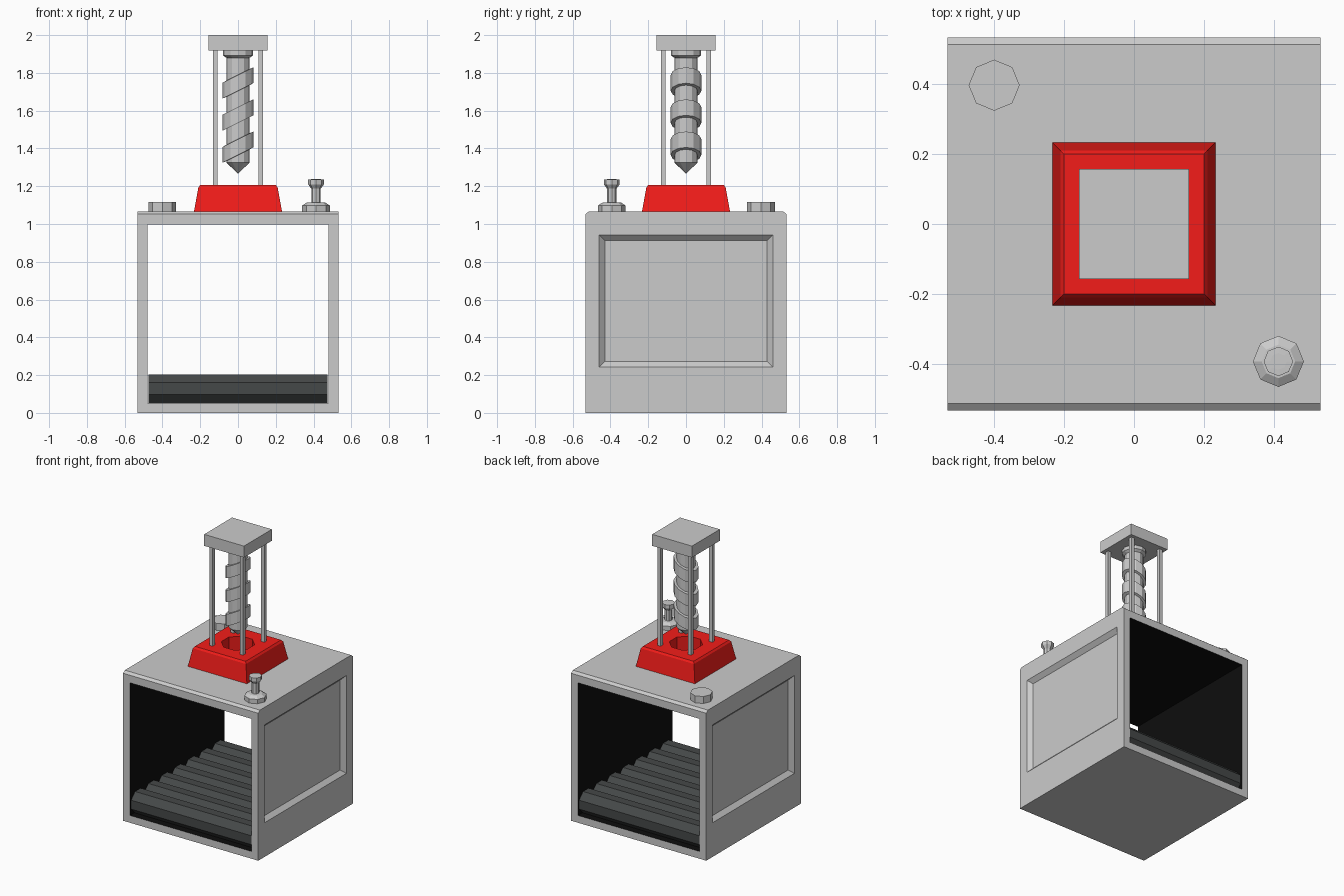
import bpy, bmesh
from math import pi, cos, sin, sqrt
from mathutils import Matrix

if "Cube" in bpy.data.objects:
    bpy.data.objects.remove(bpy.data.objects["Cube"])


def material(name, rgb):
    m = bpy.data.materials.new(name)
    m.diffuse_color = (*rgb, 1)
    m.use_nodes = True
    m.node_tree.nodes["Principled BSDF"].inputs["Base Color"].default_value = m.diffuse_color
    return m


GREY = material("grey", (0.8, 0.8, 0.8))
RED = material("red", (0.9, 0.012, 0.01))
BLACK = material("black", (0.004, 0.004, 0.004))
RUBBER = material("dark_rubber", (0.06, 0.065, 0.065))


def finish(bm, name, mat):
    bmesh.ops.recalc_face_normals(bm, faces=bm.faces)
    me = bpy.data.meshes.new(name)
    bm.to_mesh(me)
    bm.free()
    ob = bpy.data.objects.new(name, me)
    bpy.context.collection.objects.link(ob)
    me.materials.append(mat)
    return ob


def hull(name, pts, mat=GREY):
    """Convex solid around a few points."""
    bm = bmesh.new()
    for p in pts:
        bm.verts.new(p)
    bmesh.ops.convex_hull(bm, input=bm.verts)
    bmesh.ops.dissolve_limit(bm, angle_limit=0.01, verts=bm.verts, edges=bm.edges)
    return finish(bm, name, mat)


def box(name, x, y, z, mat=GREY):
    return hull(name, [(i, j, k) for i in x for j in y for k in z], mat)


def stack(name, profile, n, loc=(0, 0, 0), turn=0.0, shear=0.0, matrix=None, mat=GREY):
    """n-sided solid through (radius, z) rings; shear tilts the rings along x."""
    bm = bmesh.new()
    rings = []
    for r, z in profile:
        ring = []
        for i in range(n):
            a = 2 * pi * i / n + turn
            ring.append(bm.verts.new((r * cos(a), r * sin(a), z + shear * r * cos(a))))
        rings.append(ring)
    for lo, hi in zip(rings, rings[1:]):
        for i in range(n):
            j = (i + 1) % n
            bm.faces.new((lo[i], lo[j], hi[j], hi[i]))
    bm.faces.new(rings[0])
    bm.faces.new(rings[-1])
    if matrix:
        bm.transform(matrix)
    bm.transform(Matrix.Translation(loc))
    return finish(bm, name, mat)


def cut(ob, cutter):
    """Subtract the cutter, keeping its material on the new faces."""
    mod = ob.modifiers.new("cut", 'BOOLEAN')
    mod.operation = 'DIFFERENCE'
    mod.solver = 'EXACT'
    mod.material_mode = 'TRANSFER'
    mod.object = cutter
    bpy.context.view_layer.objects.active = ob
    bpy.ops.object.modifier_apply(modifier=mod.name)
    bpy.data.objects.remove(cutter)


# Housing: tunnel with chamfered top edges, dark inside
H = 0.533
outline = [(H, 0), (H, 1.052), (0.514, 1.067)]
housing = hull("housing", [(x, s * y, z) for x in (-H, H) for s in (-1, 1) for y, z in outline])
cut(housing, box("tunnel_cutter", (-0.48, 0.48), (-0.7, 0.7), (0.052, 0.998), BLACK))

# Recessed panels on both sides
for s in (-1, 1):
    pts = []
    for x, y, z0, z1 in ((H + 0.028, 0.49, 0.215, 0.97), (H - 0.028, 0.43, 0.272, 0.913)):
        pts += [(s * x, t * y, z) for t in (-1, 1) for z in (z0, z1)]
    cut(housing, hull("panel_cutter", pts))

# Conveyor rollers
for i in range(7):
    stack(f"roller_{i + 1}", [(0.0828, -0.475), (0.0828, 0.475)], 8,
          loc=(0, -0.45 + 0.15 * i, 0.128), turn=pi / 8,
          matrix=Matrix.Rotation(pi / 2, 4, 'Y'), mat=RUBBER)

# Red collar with octagonal hole
Q = sqrt(2)
collar = stack("red_collar", [(0.233 * Q, 1.066), (0.21 * Q, 1.193), (0.2 * Q, 1.206)], 4,
               turn=pi / 4, mat=RED)
cut(collar, stack("hole_cutter", [(0.11, 1.08), (0.11, 1.3)], 8, turn=pi / 8, mat=RED))

# Four posts and top plate
for x in (-0.12, 0.12):
    for y in (-0.12, 0.12):
        box("post", (x - 0.0125, x + 0.0125), (y - 0.0125, y + 0.0125), (1.2, 1.93))
box("top_plate", (-0.157, 0.157), (-0.157, 0.157), (1.918, 2.0))

# Drill: collar, shaft and pointed tip, then tilted flutes
stack("drill_shaft", [(0.001, 1.268), (0.062, 1.325), (0.062, 1.88), (0.08, 1.893), (0.08, 1.92)], 12)
for i in range(3):
    z = 1.747 - 0.17 * i
    stack(f"drill_flute_{i + 1}", [(0.055, z - 0.043), (0.081, z - 0.042),
                                   (0.081, z + 0.042), (0.055, z + 0.043)], 12, shear=0.5)

# Octagonal pad and bolt on the roof
stack("roof_pad", [(0.073, 1.066), (0.073, 1.117)], 8, loc=(-0.4, 0.397, 0))
stack("roof_bolt", [(0.073, 1.066), (0.073, 1.098), (0.048, 1.114), (0.025, 1.115), (0.025, 1.187),
                    (0.042, 1.21), (0.042, 1.236), (0.024, 1.237)], 8, loc=(0.413, -0.393, 0))
